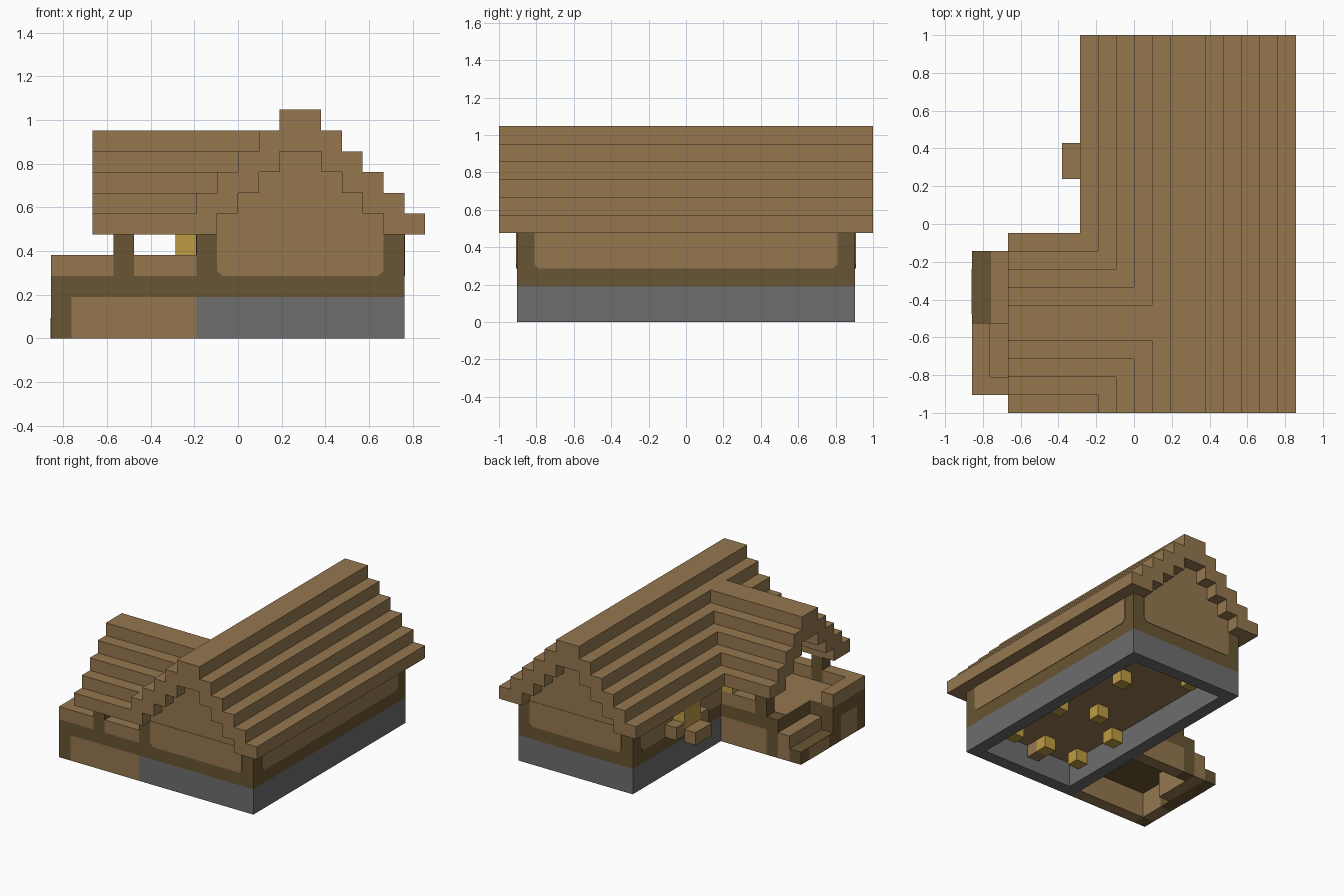
import bpy, bmesh
from mathutils import Vector

cube = bpy.data.objects.get("Cube")
if cube:
    bpy.data.objects.remove(cube, do_unlink=True)

U = 2 / 21          # one building block


def material(name, colour):
    m = bpy.data.materials.new(name)
    m.use_nodes = True
    m.diffuse_color = (*colour, 1)
    node = next(n for n in m.node_tree.nodes if n.type == "BSDF_PRINCIPLED")
    node.inputs["Base Color"].default_value = (*colour, 1)
    node.inputs["Roughness"].default_value = 0.9
    return m


PLANK = material("light_plank", (0.30, 0.187, 0.078))
BEAM = material("dark_beam", (0.14, 0.091, 0.033))
STONE = material("grey_stone", (0.155, 0.155, 0.155))
LAMP = material("lamp_yellow", (0.52, 0.33, 0.055))


def place(i, j, k):
    """Block coordinates to world position."""
    return Vector((i - 9, j - 10.5, k)) * U


def finish(name, bm, mat):
    bmesh.ops.recalc_face_normals(bm, faces=bm.faces)
    mesh = bpy.data.meshes.new(name)
    bm.to_mesh(mesh)
    bm.free()
    mesh.materials.append(mat)
    obj = bpy.data.objects.new(name, mesh)
    bpy.context.scene.collection.objects.link(obj)
    return obj


def box(name, mat, xs, ys, zs):
    bm = bmesh.new()
    bmesh.ops.create_cube(bm, size=1)
    lo, hi = place(xs[0], ys[0], zs[0]), place(xs[1], ys[1], zs[1])
    for v in bm.verts:
        v.co = Vector([lo[a] if v.co[a] < 0 else hi[a] for a in range(3)])
    return finish(name, bm, mat)


def panel(name, axis, at, out, span, zs):
    """Thin light plate on a wall, with clipped lower corners."""
    (a, b), (z0, z1), c = span, zs, 0.25
    outline = [(a, z1), (a, z0 + c), (a + c, z0), (b - c, z0), (b, z0 + c), (b, z1)]
    bm = bmesh.new()
    verts = [bm.verts.new(place(at, s, z) if axis == "x" else place(s, at, z))
             for s, z in outline]
    face = bm.faces.new(verts)
    new = bmesh.ops.extrude_face_region(bm, geom=[face])["geom"]
    shift = Vector((out, 0, 0)) if axis == "x" else Vector((0, out, 0))
    bmesh.ops.translate(bm, vec=shift * 0.003,
                        verts=[g for g in new if isinstance(g, bmesh.types.BMVert)])
    return finish(name, bm, PLANK)


# Stone foundation ring and floor underside
for side, xs, ys in (("front", (7, 17), (1, 2)), ("back", (7, 17), (19, 20)),
                     ("right", (7, 8), (2, 19)), ("left", (16, 17), (2, 19))):
    box(f"foundation_{side}", STONE, xs, ys, (0, 2))
box("floor_underside", PLANK, (8, 16), (2, 19), (1.96, 2.02))

# Timber frame with plank panels between the corner posts
box("house_frame", BEAM, (7, 17), (1, 20), (2, 5))
panel("front_panel", "y", 1, -1, (8, 16), (3, 5))
panel("back_panel", "y", 20, 1, (8, 16), (3, 5))
panel("left_panel", "x", 17, 1, (2, 19), (3, 5))
panel("right_panel", "x", 7, -1, (2, 19), (3, 5))

# Stepped gable walls
for n in range(4):
    box(f"gable_course_{n}", PLANK, (8 + n, 16 - n), (1, 20), (5 + n, 6 + n))

# Stepped main roof, open underneath
for n in range(4):
    z = (5 + n, 6 + n)
    box(f"roof_step_right_{n}", PLANK, (6 + n, 8 + n), (0, 21), z)
    box(f"roof_step_left_{n}", PLANK, (16 - n, 18 - n), (0, 21), z)
box("roof_upper_step", PLANK, (10, 14), (0, 21), (9, 10))
box("roof_ridge", PLANK, (11, 13), (0, 21), (10, 11))

# Stepped porch roof meeting the main slope
for n in range(3):
    x, z = (2, 6 + n), (5 + n, 6 + n)
    box(f"porch_roof_front_{n}", PLANK, x, (n, 2 + n), z)
    box(f"porch_roof_back_{n}", PLANK, x, (8 - n, 10 - n), z)
box("porch_roof_upper_step", PLANK, (2, 9), (3, 7), (8, 9))
box("porch_roof_ridge", PLANK, (2, 10), (4, 6), (9, 10))

# Porch base walls with dark corners
box("porch_front_wall", PLANK, (1, 7), (1, 2), (0, 2))
box("porch_side_wall", PLANK, (0, 1), (2, 4), (0, 2))
box("porch_back_wall", PLANK, (3, 7), (8, 9), (0, 2))
box("porch_corner_front", BEAM, (0, 1), (1, 2), (0, 2))
box("porch_corner_middle", BEAM, (0, 1), (4, 5), (0, 2))
box("porch_corner_back", BEAM, (2, 3), (8, 9), (0, 2))

# Porch deck
box("deck_main", BEAM, (2, 7), (1, 9), (2, 3))
box("deck_side", BEAM, (0, 2), (1, 5), (2, 3))
box("deck_boards", PLANK, (2, 7), (2, 8), (2.98, 3.03))
box("deck_boards_side", PLANK, (1, 2), (2, 5), (2.98, 3.03))

# Steps up to the porch
box("lower_step", BEAM, (0, 1), (5, 9), (0, 1))
box("lower_step_face", PLANK, (-0.02, 0.01), (5.5, 8), (0, 0.98))
box("upper_step", PLANK, (1, 2), (5, 9), (0, 2))

# Porch rails and posts
box("rail_front_outer", PLANK, (0, 3), (1, 2), (3, 4))
box("rail_front_inner", PLANK, (4, 7), (1, 2), (3, 4))
box("rail_side", PLANK, (0, 1), (2, 5), (3, 4))
box("rail_back", PLANK, (4, 7), (8, 9), (3, 4))
for side, y in (("front", 1), ("back", 8)):
    box(f"porch_post_{side}", BEAM, (3, 4), (y, y + 1), (3, 5))

# Window with a planter, and the porch lamp
box("lit_window", LAMP, (6, 7), (13, 15), (3, 5))
box("planter_front", PLANK, (5, 6), (13, 15), (2.5, 3.5))
for side, y in (("near", 12), ("far", 15)):
    box(f"planter_end_{side}", PLANK, (6, 7), (y, y + 1), (3, 4))
box("porch_lamp", LAMP, (6, 7), (8, 9), (4, 5))

# Lamps hanging below the floor
for n, (x, y) in enumerate(((13, 14), (9, 17), (14, 8), (11, 9),
                            (14, 3), (11, 3), (8, 7), (8, 3))):
    box(f"floor_lamp_{n}", LAMP, (x, x + 1), (y, y + 1), (1, 2))
box("floor_block", PLANK, (11, 12), (2, 3), (1, 2))
